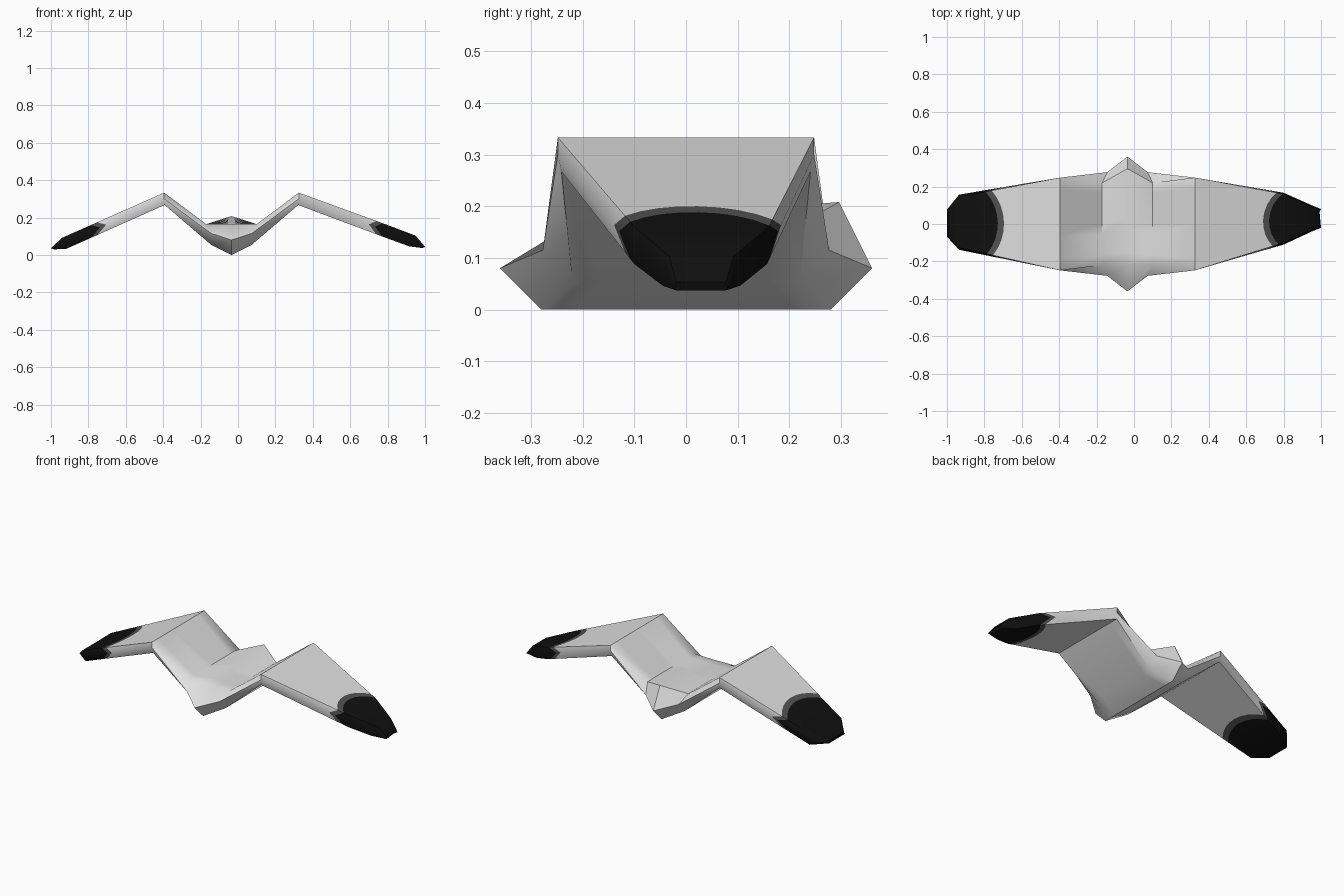
import bpy, bmesh
from mathutils import Vector

if "Cube" in bpy.data.objects:
    bpy.data.objects.remove(bpy.data.objects["Cube"])

CHORD = 9          # points across the wing from front to back
MID = -0.035       # body centre line


def material(name, v):
    m = bpy.data.materials.new(name)
    m.diffuse_color = (v, v, v, 1)
    m.use_nodes = True
    m.node_tree.nodes["Principled BSDF"].inputs["Base Color"].default_value = m.diffuse_color
    return m


def loop(top, rim, bottom):
    """Closed cross-section: each row is (x, z, y_front, y_back[, z_back])."""
    def row(r):
        x, z, yf, yb = r[:4]
        a, b = Vector((x, yf, z)), Vector((x, yb, r[4] if len(r) > 4 else z))
        return [a.lerp(b, i / (CHORD - 1)) for i in range(CHORD)]
    x, z, yf, yb = rim
    return (row(top) + [Vector((x, yb, z))] + row(bottom)[::-1]
            + [Vector((x, yf, z))])


def arc_loop(inner, outer, x0):
    """Curved colour border between two wing sections."""
    pts = []
    for i, (a, b) in enumerate(zip(inner, outer)):
        y = (a.y + b.y) / 2
        is_rim = i in (CHORD, 2 * CHORD + 1)
        target = x0 + (0.01 if is_rim else 1.7 * y * y)
        t = (target - abs(a.x)) / (abs(b.x) - abs(a.x))
        pts.append(a.lerp(b, t))
    return pts


def inner_sections(side):
    """Wing ridge and shoulder, shared by both sides."""
    xs = lambda d: MID + side * d
    ridge = loop((xs(.36), .333, -.248, .248), (xs(.36), .30, -.248, .248),
                 (xs(.357), .267, -.241, .241))
    shoulder = loop((xs(.135), .165, -.22, .22), (xs(.108), .115, -.277, .277),
                    (xs(.107), .053, -.22, .22))
    return ridge, shoulder


# Outer wing sections
l_tip = loop((-.992, .045, -.066, .074), (-1, .036, -.068, .077), (-.985, .03, -.066, .074))
l_corner = loop((-.94, .092, -.125, .145), (-.935, .06, -.138, .157), (-.92, .032, -.125, .145))
r_tip = loop((.992, .053, -.019, .077), (1, .042, -.021, .08), (.985, .037, -.019, .077))
r_near = loop((.95, .103, -.032, .092), (.955, .07, -.038, .098), (.915, .046, -.045, .105))
r_corner = loop((.80, .160, -.10, .16), (.80, .127, -.11, .167), (.80, .088, -.10, .157))
l_ridge, l_shoulder = inner_sections(-1)
r_ridge, r_shoulder = inner_sections(1)
# Body centre: pointed beak and tail, raised tail end
centre = loop((MID, .165, -.217, .296, .208), (MID, .08, -.36, .36), (MID, 0, -.28, .28))

loops = [l_tip, l_corner, arc_loop(l_ridge, l_corner, .728), arc_loop(l_ridge, l_corner, .695),
         l_ridge, l_shoulder, centre, r_shoulder, r_ridge,
         arc_loop(r_ridge, r_corner, .69), arc_loop(r_ridge, r_corner, .722),
         r_corner, r_near, r_tip]
colours = [2, 2, 1, 0, 0, 0, 0, 0, 0, 1, 2, 2, 2]

# Skin the sections
bm = bmesh.new()
rings = [[bm.verts.new(p) for p in lp] for lp in loops]
for a, b, c in zip(rings, rings[1:], colours):
    n = len(a)
    for i in range(n):
        j = (i + 1) % n
        bm.faces.new((a[i], a[j], b[j], b[i])).material_index = c
for end in (rings[0], rings[-1]):
    bm.faces.new(end).material_index = 2
bmesh.ops.recalc_face_normals(bm, faces=bm.faces)

mesh = bpy.data.meshes.new("bird_body_and_wings")
bm.to_mesh(mesh)
bm.free()
for name, v in (("white_plumage", .75), ("dark_grey_band", .085), ("black_wingtip", .005)):
    mesh.materials.append(material(name, v))
bird = bpy.data.objects.new("bird_body_and_wings", mesh)
bpy.context.collection.objects.link(bird)
bpy.context.view_layer.objects.active = bird
bird.select_set(True)
bpy.ops.object.shade_smooth_by_angle(angle=0.75)
